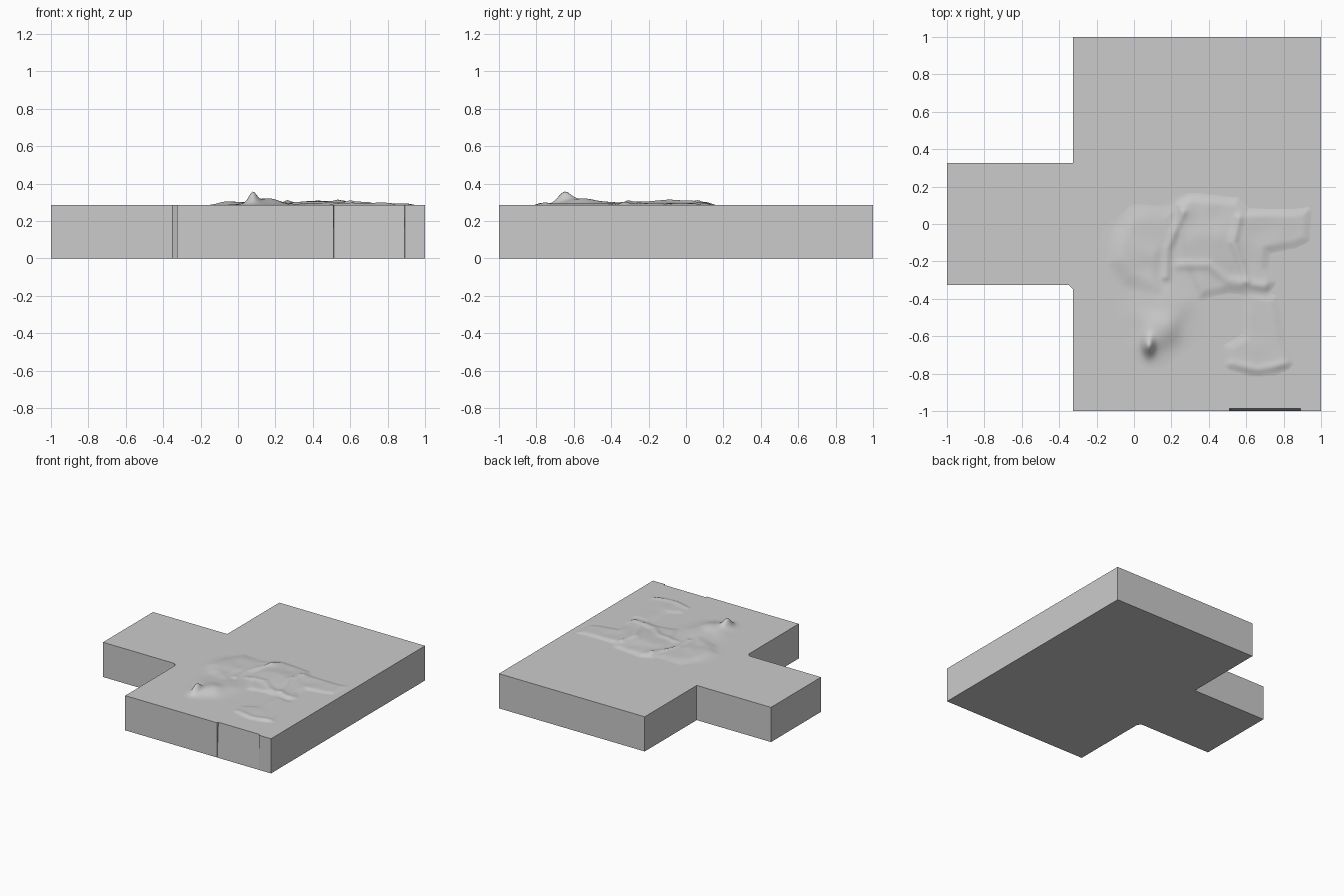
import bpy, bmesh
from math import exp, hypot
from mathutils import noise, Vector

if "Cube" in bpy.data.objects:
    bpy.data.objects.remove(bpy.data.objects["Cube"])

TOP = 0.285


def make_object(name, bm):
    bmesh.ops.recalc_face_normals(bm, faces=bm.faces)
    mesh = bpy.data.meshes.new(name)
    bm.to_mesh(mesh)
    bm.free()
    obj = bpy.data.objects.new(name, mesh)
    bpy.context.collection.objects.link(obj)
    return obj


# Base plate: outline with side tab, small corner chamfer and sloped front inset
outline = [(-1, -0.325), (-0.35, -0.325), (-0.325, -0.35), (-0.325, -1),
           (0.51, -1), (0.512, -1), (0.89, -1), (0.892, -1),
           (1, -1), (1, 1), (-0.325, 1), (-0.325, 0.325), (-1, 0.325)]
bm = bmesh.new()
bottom = [bm.verts.new((x, y, 0)) for x, y in outline]
top = [bm.verts.new((x, -0.986 if i in (5, 6) else y, TOP))
       for i, (x, y) in enumerate(outline)]
bm.faces.new(bottom[::-1])
bm.faces.new(top)
for i in range(len(outline)):
    j = (i + 1) % len(outline)
    bm.faces.new((bottom[i], bottom[j], top[j], top[i]))
make_object("base_plate", bm)


# Terrain relief: soft mounds, steep-edged terraces and narrow ridges
def segment_distance(x, y, a, b):
    dx, dy = b[0] - a[0], b[1] - a[1]
    t = ((x - a[0]) * dx + (y - a[1]) * dy) / (dx * dx + dy * dy)
    t = max(0, min(1, t))
    return hypot(x - a[0] - t * dx, y - a[1] - t * dy)


def terrace(x, y, poly, width):
    inside, dist = False, 9
    for a, b in zip(poly, poly[1:] + poly[:1]):
        dist = min(dist, segment_distance(x, y, a, b))
        if (a[1] > y) != (b[1] > y):
            if x < a[0] + (y - a[1]) * (b[0] - a[0]) / (b[1] - a[1]):
                inside = not inside
    t = max(0, min(1, 0.5 + (dist if inside else -dist) / width))
    return t * t * (3 - 2 * t)


# x, y, radius x, radius y, height
mounds = [(0.08, -0.65, 0.028, 0.05, 0.045), (0.10, -0.61, 0.07, 0.085, 0.028),
          (0.19, -0.56, 0.06, 0.08, 0.017), (0.15, -0.45, 0.14, 0.14, 0.020),
          (0.0, -0.15, 0.12, 0.13, 0.011), (0.45, -0.09, 0.14, 0.12, 0.013),
          (0.32, 0.08, 0.10, 0.06, 0.006)]
terraces = [
    (0.011, 0.06, [(0.24, 0.1), (0.3, 0.14), (0.55, 0.12), (0.6, 0.06), (0.85, 0.06),
                   (0.93, 0.07), (0.92, -0.08), (0.86, -0.11), (0.71, -0.14),
                   (0.7, -0.24), (0.74, -0.31), (0.7, -0.36), (0.5, -0.35),
                   (0.36, -0.38), (0.28, -0.2)]),
    (0.009, 0.07, [(0.6, -0.36), (0.6, -0.6), (0.5, -0.66), (0.51, -0.75), (0.62, -0.79),
                   (0.75, -0.79), (0.83, -0.74), (0.79, -0.62), (0.75, -0.4)]),
    (0.010, 0.10, [(-0.08, -0.05), (0.0, 0.07), (0.2, 0.06), (0.22, -0.05), (0.14, -0.18),
                   (0.12, -0.34), (-0.04, -0.3), (-0.11, -0.2)]),
]
ridges = [
    (0.010, 0.022, [(0.56, 0.03), (0.53, -0.1), (0.57, -0.2), (0.6, -0.3)]),
    (0.010, 0.022, [(0.26, 0.06), (0.18, -0.13), (0.17, -0.28)]),
    (0.007, 0.025, [(0.24, -0.22), (0.4, -0.22), (0.5, -0.3), (0.7, -0.33)]),
    (0.006, 0.022, [(0.52, -0.75), (0.66, -0.78), (0.81, -0.75)]),
]


def height(x, y):
    h = sum(k * exp(-((x - cx) / rx) ** 2 - ((y - cy) / ry) ** 2)
            for cx, cy, rx, ry, k in mounds)
    h += sum(k * terrace(x, y, p, w) for k, w, p in terraces)
    for k, w, p in ridges:
        d = min(segment_distance(x, y, a, b) for a, b in zip(p, p[1:]))
        h += k * exp(-(d / w) ** 2)
    rough = noise.noise(Vector((x * 9, y * 9, 0.3)))
    return h * (1 + 0.3 * rough) - 0.0008


N = 130
bm = bmesh.new()
bmesh.ops.create_grid(bm, x_segments=N, y_segments=N, size=0.5)
for v in bm.verts:
    x, y = 0.34 + v.co.x * 1.26, -0.35 + v.co.y * 1.22
    v.co = (x, y, TOP + height(x, y))
flat = [f for f in bm.faces if all(v.co.z < TOP for v in f.verts)]
bmesh.ops.delete(bm, geom=flat, context='FACES')
for f in bm.faces:
    f.smooth = True
    f.normal_update()
hills = make_object("terrain_relief", bm)
if hills.data.polygons[0].normal.z < 0:
    hills.data.flip_normals()
